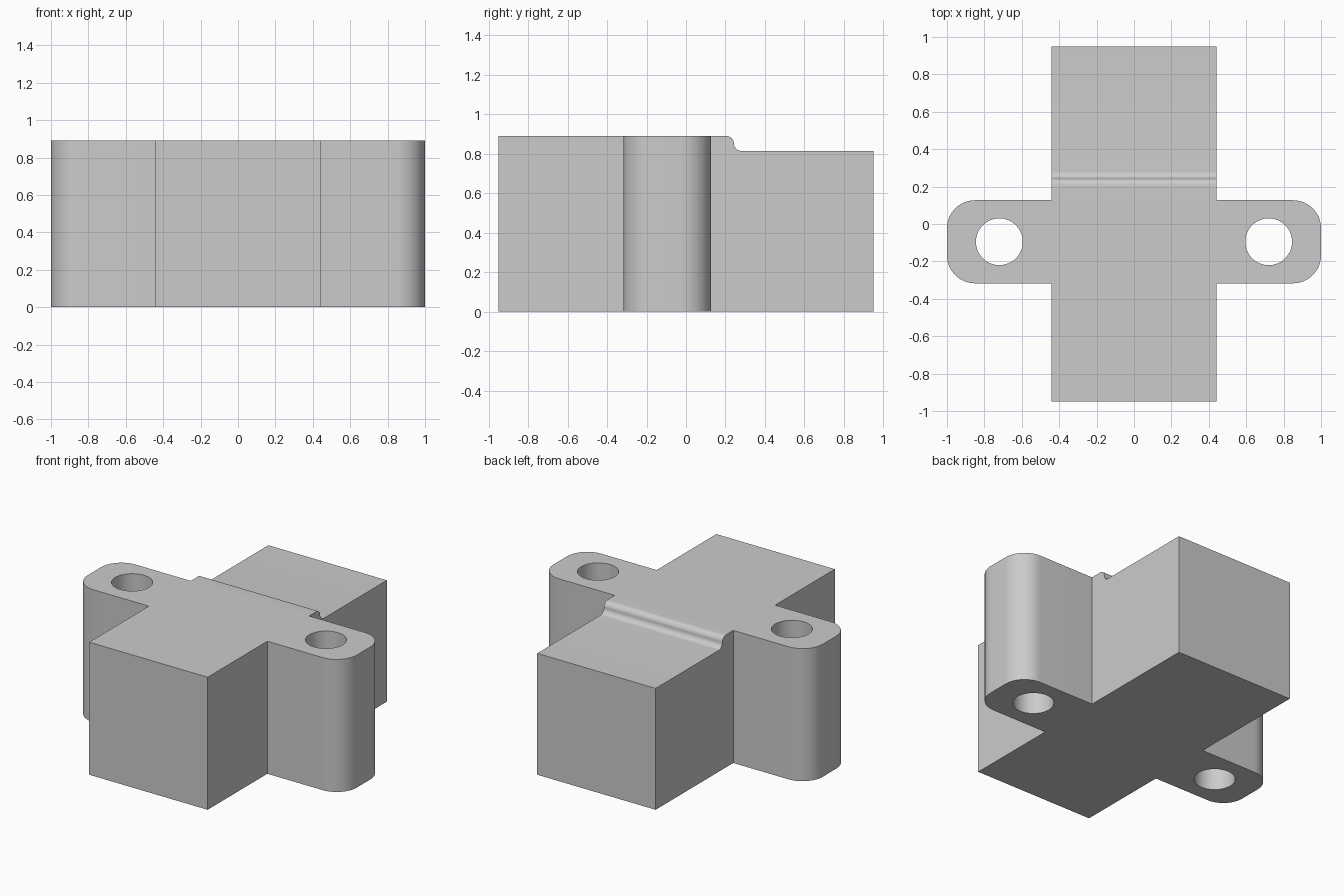
import bpy, bmesh
from math import sin, cos, pi, radians
from mathutils import Vector

cube = bpy.data.objects.get("Cube")
if cube:
    bpy.data.objects.remove(cube, do_unlink=True)

HEIGHT, STEP_Z = 0.89, 0.815
HALF_W, HALF_L = 0.44, 0.95
LUG_Y, LUG_HALF, LUG_R = -0.095, 0.222, 0.15
HOLE_X, HOLE_R = 0.72, 0.125

grey = bpy.data.materials.new("plain grey")
grey.use_nodes = True
colour = (0.6, 0.6, 0.6, 1)
grey.diffuse_color = colour
grey.node_tree.nodes["Principled BSDF"].inputs["Base Color"].default_value = colour


def arc(cx, cy, r, start, end, steps):
    angles = [radians(start + (end - start) * i / steps) for i in range(steps + 1)]
    return [(cx + r * cos(a), cy + r * sin(a)) for a in angles]


def prism(name, points, direction):
    """Extrude a closed outline of 3D points into a solid object."""
    bm = bmesh.new()
    face = bm.faces.new([bm.verts.new(p) for p in points])
    out = bmesh.ops.extrude_face_region(bm, geom=[face])
    moved = [v for v in out["geom"] if isinstance(v, bmesh.types.BMVert)]
    bmesh.ops.translate(bm, verts=moved, vec=Vector(direction))
    bmesh.ops.recalc_face_normals(bm, faces=bm.faces)
    mesh = bpy.data.meshes.new(name)
    bm.to_mesh(mesh)
    bm.free()
    mesh.materials.append(grey)
    obj = bpy.data.objects.new(name, mesh)
    bpy.context.collection.objects.link(obj)
    return obj


def combine(target, tool, operation):
    mod = target.modifiers.new(operation, 'BOOLEAN')
    mod.operation, mod.solver, mod.object = operation, 'EXACT', tool
    bpy.context.view_layer.objects.active = target
    bpy.ops.object.modifier_apply(modifier=mod.name)
    bpy.data.objects.remove(tool, do_unlink=True)


# Main block: side profile with a rounded step down to the rear
r = (HEIGHT - STEP_Z) / 2
mid = 0.243
profile = [(-HALF_L, 0), (-HALF_L, HEIGHT)]
profile += arc(mid - r, HEIGHT - r, r, 90, 0, 10)
profile += arc(mid + r, STEP_Z + r, r, 180, 270, 10)[1:]
profile += [(HALF_L, STEP_Z), (HALF_L, 0)]
body = prism("mounting_block", [(-HALF_W, y, z) for y, z in profile], (2 * HALF_W, 0, 0))

# Mounting lugs: one rounded bar running through the block
outline = []
for quarter, (sx, sy) in enumerate([(1, 1), (-1, 1), (-1, -1), (1, -1)]):
    outline += arc(sx * (1 - LUG_R), LUG_Y + sy * (LUG_HALF - LUG_R), LUG_R,
                   quarter * 90, quarter * 90 + 90, 16)
lugs = prism("mounting_lugs", [(x, y, 0) for x, y in outline], (0, 0, HEIGHT))
combine(body, lugs, 'UNION')

# Bolt holes through both lugs
for side in (-1, 1):
    ring = arc(side * HOLE_X, LUG_Y, HOLE_R, 0, 360, 64)[:-1]
    cutter = prism("bolt_hole_cutter", [(x, y, -0.1) for x, y in ring], (0, 0, HEIGHT + 0.2))
    cutter.hide_render = True
    combine(body, cutter, 'DIFFERENCE')

# Smooth rounded walls, keep the edges crisp
bpy.ops.object.select_all(action='DESELECT')
body.select_set(True)
bpy.context.view_layer.objects.active = body
bpy.ops.object.shade_smooth_by_angle(angle=radians(30))
